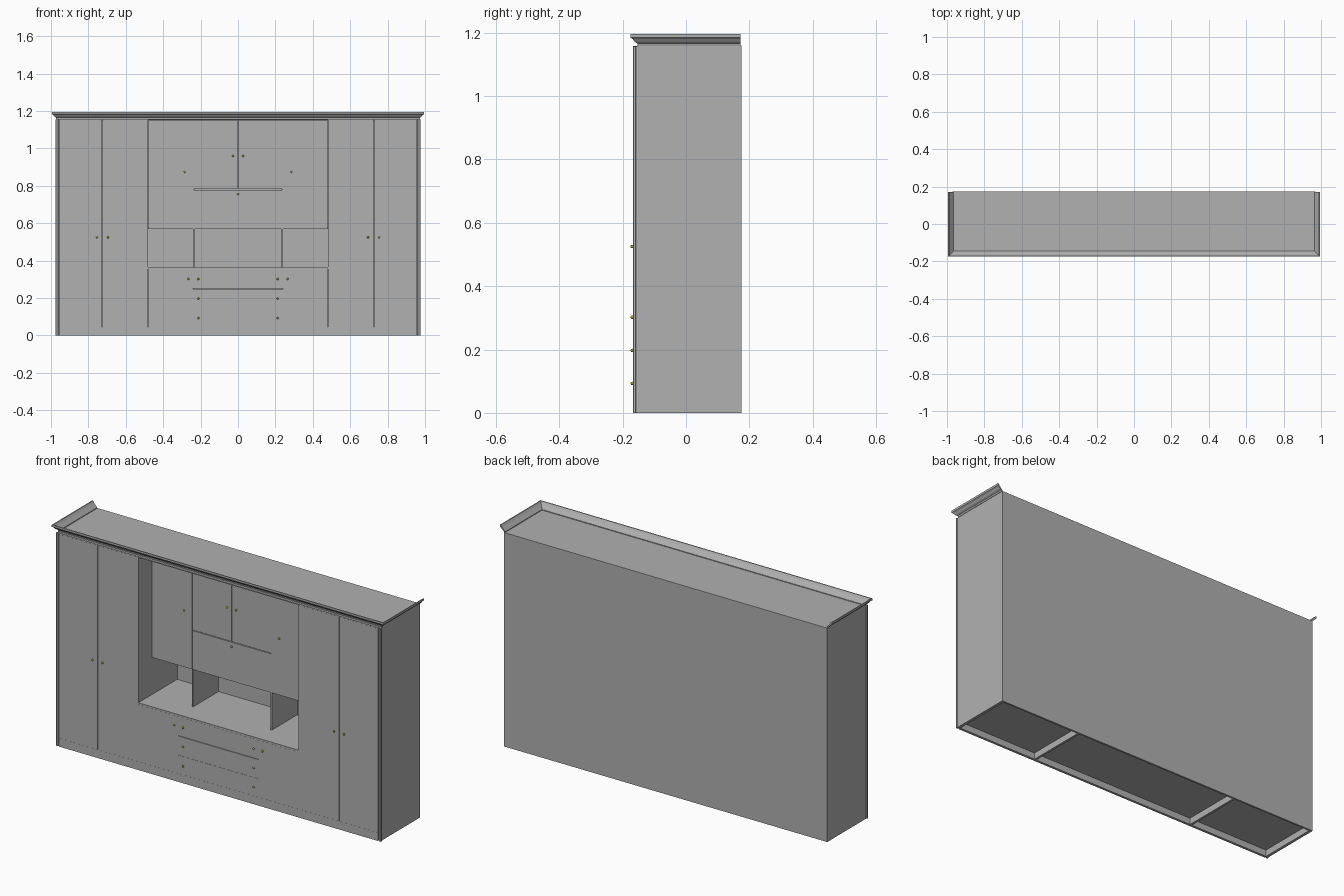
import bpy, bmesh, math

if "Cube" in bpy.data.objects:
    bpy.data.objects.remove(bpy.data.objects["Cube"])

BACK, CARC, FRONT = 0.175, -0.155, -0.168   # back face, carcass front, door front
NICHE = -0.055                              # front of the recessed upper doors
GAP = 0.0003

# Dark grey cabinet finish and brass knobs
grey = bpy.data.materials.new("dark_grey")
grey.diffuse_color = (0.44, 0.44, 0.44, 1)
grey.use_nodes = True
grey.node_tree.nodes["Principled BSDF"].inputs["Base Color"].default_value = grey.diffuse_color
brass = bpy.data.materials.new("brass")
brass.diffuse_color = (0.42, 0.36, 0.04, 1)
brass.use_nodes = True
brass.node_tree.nodes["Principled BSDF"].inputs["Base Color"].default_value = brass.diffuse_color


def finish(name, bm, mat=grey):
    bmesh.ops.recalc_face_normals(bm, faces=bm.faces)
    me = bpy.data.meshes.new(name)
    bm.to_mesh(me)
    bm.free()
    me.materials.append(mat)
    ob = bpy.data.objects.new(name, me)
    bpy.context.collection.objects.link(ob)
    return ob


def box(name, x0, x1, y0, y1, z0, z1):
    bm = bmesh.new()
    bmesh.ops.create_cube(bm, size=1)
    for v in bm.verts:
        v.co = ((x0 + x1) / 2 + v.co.x * (x1 - x0),
                (y0 + y1) / 2 + v.co.y * (y1 - y0),
                (z0 + z1) / 2 + v.co.z * (z1 - z0))
    return finish(name, bm)


def pair(name, x0, x1, *rest):
    box(name + "_right", x0, x1, *rest)
    box(name + "_left", -x1, -x0, *rest)


def door(name, x0, x1, z0, z1, y=FRONT, mirrored=True):
    make = pair if mirrored else box
    make(name, x0 + GAP, x1 - GAP, y, y + 0.01, z0 + GAP, z1 - GAP)


# Carcass panels
pair("side_panel", 0.955, 0.97, CARC, BACK, 0, 1.16)
pair("inner_partition", 0.48, 0.492, FRONT + 0.001, 0.165, 0, 1.15)
box("back_panel", -0.955, 0.955, 0.165, BACK, 0, 1.16)
box("top_panel", -0.955, 0.955, CARC, 0.165, 1.148, 1.16)
box("top_rail", -0.96, 0.96, FRONT, CARC, 1.152, 1.158)
box("bottom_panel", -0.955, 0.955, CARC, 0.165, 0.034, 0.045)
box("plinth", -0.957, 0.957, FRONT, CARC, 0, 0.045)

# Corner posts: slim moulding with a groove on either side
for side, sx in (("left", -1), ("right", 1)):
    bm = bmesh.new()
    outline = [(0.955, CARC), (0.955, -0.159), (0.961, -0.159), (0.961, -0.166),
               (0.963, FRONT), (0.972, FRONT), (0.975, -0.165), (0.975, -0.160),
               (0.970, -0.158), (0.970, CARC)]
    low, high = ([bm.verts.new((sx * x, y, z)) for x, y in outline] for z in (0, 1.156))
    for i in range(len(outline)):
        j = (i + 1) % len(outline)
        bm.faces.new((low[i], low[j], high[j], high[i]))
    bm.faces.new(low)
    bm.faces.new(high)
    finish("corner_post_" + side, bm)

# Open niche floor, dividers and base partitions
box("niche_floor", -0.48, 0.48, FRONT, 0.165, 0.355, 0.365)
pair("niche_divider", 0.232, 0.24, NICHE + 0.002, 0.165, 0.365, 0.57)
pair("upper_divider", 0.232, 0.24, NICHE + 0.01, 0.165, 0.57, 1.148)
pair("base_divider", 0.234, 0.244, CARC, 0.165, 0.045, 0.355)
box("upper_cabinet_floor", -0.48, 0.48, NICHE + 0.01, 0.165, 0.568, 0.578)

# Tall wardrobe doors
door("outer_wardrobe_door", 0.7265, 0.957, 0.045, 1.152)
door("inner_wardrobe_door", 0.48, 0.7235, 0.045, 1.152)

# Base doors and three drawers
door("base_door", 0.24, 0.48, 0.045, 0.355)
for i, (a, b) in enumerate(((0.045, 0.145), (0.145, 0.249), (0.251, 0.355))):
    door(f"drawer_front_{i + 1}", -0.24, 0.24, a, b, mirrored=False)

# Recessed upper doors and drop-down flap
door("upper_side_door", 0.236, 0.478, 0.568, 1.146, NICHE)
door("upper_middle_door", 0.0015, 0.236, 0.782, 1.146, NICHE)
door("upper_flap", -0.236, 0.236, 0.568, 0.779, NICHE, False)

# Knobs
knobs = [(0.695, 0.525, FRONT), (0.755, 0.525, FRONT), (0.265, 0.302, FRONT),
         (0.212, 0.302, FRONT), (0.212, 0.197, FRONT), (0.212, 0.093, FRONT),
         (0.285, 0.875, NICHE), (0.027, 0.96, NICHE)]
knobs += [(-x, z, y) for x, z, y in knobs] + [(0, 0.755, NICHE)]
for x, z, y in knobs:
    bm = bmesh.new()
    bmesh.ops.create_uvsphere(bm, u_segments=12, v_segments=8, radius=0.0055)
    for f in bm.faces:
        f.smooth = True
    finish("knob", bm, brass).location = (x, y - 0.0015, z)

# Crown moulding: profile (outward offset, height) mitred round three sides
profile = [(0, 1.158), (0.007, 1.158), (0.009, 1.166), (0.017, 1.171),
           (0.023, 1.179), (0.030, 1.184), (0.03, 1.195),
           (0.025, 1.195), (0.018, 1.184), (0, 1.164)]
bm = bmesh.new()
rings = []
for sx, corner in ((-1, 0), (-1, 1), (1, 1), (1, 0)):
    rings.append([bm.verts.new((sx * (0.965 + o), -0.145 - o if corner else 0.172, z))
                  for o, z in profile])
n = len(profile)
for a, b in zip(rings, rings[1:]):
    for i in range(n):
        j = (i + 1) % n
        bm.faces.new((a[i], a[j], b[j], b[i]))
bm.faces.new(rings[0])
bm.faces.new(rings[-1])
finish("crown_moulding", bm)
